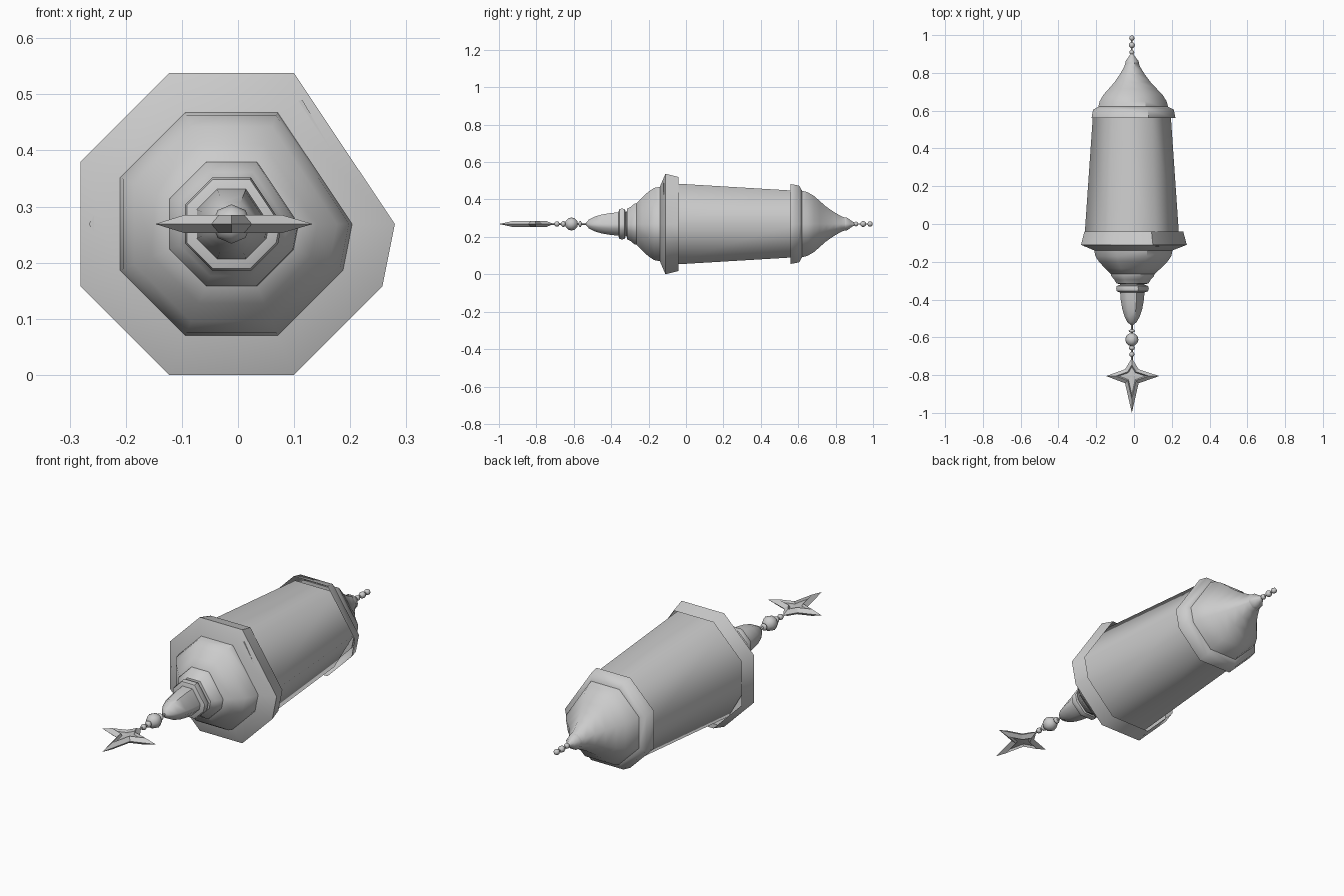
import bpy, bmesh, math
from mathutils import Matrix

if "Cube" in bpy.data.objects:
    bpy.data.objects.remove(bpy.data.objects["Cube"])

CX, CZ = -0.0115, 0.269          # lantern axis runs along y
OCT = [0] + [67.5 + 45 * i for i in range(7)]   # eight sides, one corner slipped
HEX = [60 * i for i in range(6)]


def finish(bm, name, angle=None, recalc=True):
    if recalc:
        bmesh.ops.recalc_face_normals(bm, faces=bm.faces)
    me = bpy.data.meshes.new(name)
    bm.to_mesh(me)
    bm.free()
    ob = bpy.data.objects.new(name, me)
    bpy.context.collection.objects.link(ob)
    ob.location = (CX, 0, CZ)
    if angle:
        bpy.ops.object.select_all(action='DESELECT')
        ob.select_set(True)
        bpy.context.view_layer.objects.active = ob
        bpy.ops.object.shade_smooth_by_angle(angle=math.radians(angle))
    return ob


def lathe(name, profile, angles=OCT, cap=(True, True), smooth=50):
    """Rings of (y, radius) joined along y."""
    bm = bmesh.new()
    rings = [[bm.verts.new((r * math.cos(math.radians(a)), y, r * math.sin(math.radians(a))))
              for a in angles] for y, r in profile]
    n = len(angles)
    for a, b in zip(rings, rings[1:]):
        for i in range(n):
            bm.faces.new((a[i], a[(i + 1) % n], b[(i + 1) % n], b[i]))
    if cap[0]:
        bm.faces.new(rings[0])
    if cap[1]:
        bm.faces.new(rings[-1])
    return finish(bm, name, smooth)


def bead(name, y, r, sy=1.0):
    bm = bmesh.new()
    bmesh.ops.create_uvsphere(bm, u_segments=8, v_segments=6, radius=r)
    bmesh.ops.transform(bm, matrix=Matrix.Translation((0, y, 0)) @ Matrix.Diagonal((1, sy, 1, 1))
                        @ Matrix.Rotation(math.pi / 2, 4, 'X'), verts=bm.verts)
    finish(bm, name, 60)


# Glass body, six sided and tapering
lathe("glass_body", [(-0.12, 0.254), (0.59, 0.205)], HEX, smooth=70)

# Large collar, open toward the body
lathe("large_collar", [(-0.04, 0.272), (-0.11, 0.291), (-0.14, 0.215)], cap=(False, True))

# Bowl and stepped neck
lathe("bowl", [(-0.13, 0.217), (-0.17, 0.209), (-0.2, 0.188), (-0.235, 0.153), (-0.265, 0.12)])
lathe("neck", [(-0.26, 0.12), (-0.275, 0.118), (-0.295, 0.1), (-0.315, 0.088), (-0.318, 0.068), (-0.33, 0.068)])
lathe("neck_ring", [(-0.322, 0.07), (-0.328, 0.086), (-0.343, 0.09), (-0.356, 0.086), (-0.362, 0.068)])
lathe("finial", [(-0.35, 0.068), (-0.4, 0.064), (-0.45, 0.055), (-0.49, 0.042), (-0.52, 0.025), (-0.535, 0.006)])

# Small collar and dome
lathe("small_collar", [(0.56, 0.231), (0.605, 0.222), (0.622, 0.19)], cap=(False, True))
lathe("dome", [(0.61, 0.195), (0.65, 0.184), (0.685, 0.162), (0.715, 0.133), (0.75, 0.1),
               (0.79, 0.07), (0.83, 0.045), (0.857, 0.034)])
lathe("dome_tip", [(0.85, 0.038), (0.862, 0.036), (0.88, 0.022), (0.9, 0.008)])

# Hanging beads and wire
for i, (y, r) in enumerate([(0.909, 0.013), (0.947, 0.016), (0.984, 0.014)]):
    bead(f"top_bead_{i}", y, r)
for i, (y, r, s) in enumerate([(-0.566, 0.017, 0.5), (-0.612, 0.035, 1), (-0.656, 0.016, 0.8), (-0.69, 0.014, 1)]):
    bead(f"bottom_bead_{i}", y, r, s)
lathe("bottom_wire", [(-0.53, 0.005), (-0.72, 0.005)])
lathe("top_wire", [(0.89, 0.004), (0.98, 0.004)])

# Four pointed star with raised rim and recessed centre
outline = [(0.145, 0), (0.036, 0.036), (0, 0.095), (-0.036, 0.036),
           (-0.136, 0), (-0.036, -0.038), (0, -0.195), (0.036, -0.038)]
bm = bmesh.new()
edge = [bm.verts.new((x, -0.805 + y, 0)) for x, y in outline]
for side in (1, -1):
    prev = edge
    for s, h in ((0.62, 0.016), (0.5, 0.006)):
        ring = [bm.verts.new((x * s, -0.805 + y * s, side * h)) for x, y in outline]
        for i in range(8):
            bm.faces.new((prev[i], prev[(i + 1) % 8], ring[(i + 1) % 8], ring[i]))
        prev = ring
    mid = bm.verts.new((0, -0.805, side * 0.008))
    for i in range(8):
        bm.faces.new((prev[i], prev[(i + 1) % 8], mid))
finish(bm, "star_pendant")
